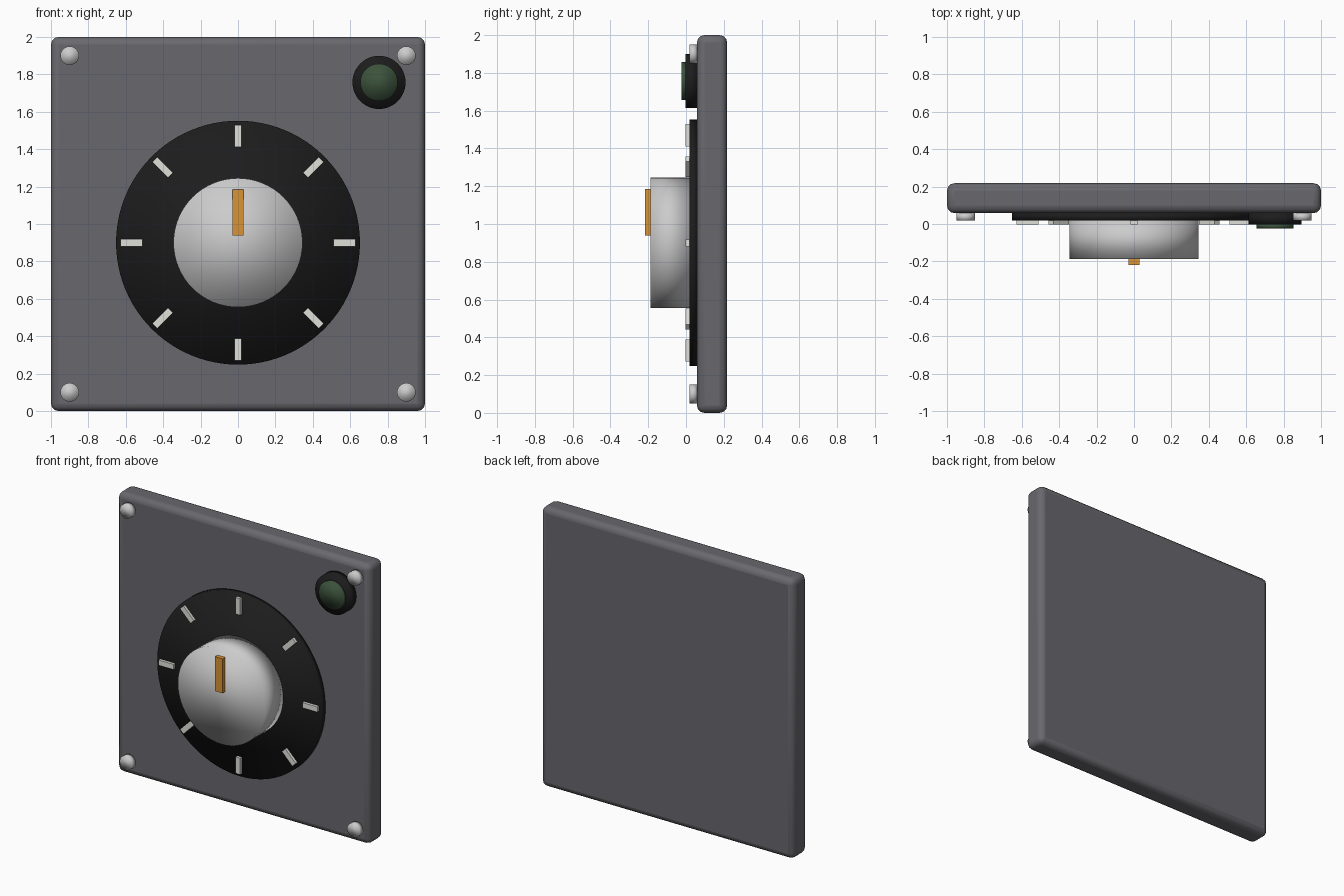
import bpy
from math import pi, sin, cos

if "Cube" in bpy.data.objects:
    bpy.data.objects.remove(bpy.data.objects["Cube"])


def material(name, rgb):
    m = bpy.data.materials.new(name)
    m.diffuse_color = (*rgb, 1)
    m.use_nodes = True
    m.node_tree.nodes["Principled BSDF"].inputs["Base Color"].default_value = m.diffuse_color
    return m


PANEL = material("panel_grey", (0.14, 0.14, 0.155))
BLACK = material("black", (0.012, 0.012, 0.012))
METAL = material("brushed_metal", (0.55, 0.55, 0.55))
WHITE = material("mark_white", (0.75, 0.75, 0.70))
ORANGE = material("pointer_orange", (0.70, 0.29, 0.035))
GREEN = material("lens_green", (0.045, 0.085, 0.045))


def box(name, x, z, sx, sz, y0, y1, mat, turn=0.0):
    """Box spanning y0..y1, turned about the y axis."""
    bpy.ops.mesh.primitive_cube_add(size=1, location=(x, (y0 + y1) / 2, z))
    ob = bpy.context.object
    ob.name = name
    ob.scale = (sx, y1 - y0, sz)
    bpy.ops.object.transform_apply(location=False, rotation=False, scale=True)
    ob.rotation_euler.y = turn
    ob.data.materials.append(mat)
    return ob


def disc(name, x, z, r, y0, y1, mat, sides=64):
    """Soft-shaded cylinder facing the front, spanning y0..y1."""
    bpy.ops.mesh.primitive_cylinder_add(vertices=sides, radius=r, depth=y1 - y0,
                                        location=(x, (y0 + y1) / 2, z),
                                        rotation=(pi / 2, 0, 0))
    ob = bpy.context.object
    ob.name = name
    ob.data.materials.append(mat)
    bpy.ops.object.shade_smooth()
    return ob


FACE = 0.058          # y of the panel front
DIAL = 0.018          # y of the dial front
CZ = 0.90             # dial centre height

# Panel with rounded edges
panel = box("panel", 0, 1, 2, 2, FACE, 0.218, PANEL)
bev = panel.modifiers.new("rounded_edges", 'BEVEL')
bev.width = 0.04
bev.segments = 3
bpy.ops.object.shade_smooth_by_angle()

# Dial plate, knob and pointer
disc("dial_plate", 0, CZ, 0.652, DIAL, FACE, BLACK, 96)
disc("knob", 0, CZ, 0.345, -0.188, DIAL, METAL)
box("pointer", 0, 1.062, 0.06, 0.246, -0.218, -0.187, ORANGE)

# Eight scale marks around the dial
for i in range(8):
    a = i * pi / 4
    box(f"scale_mark_{i + 1}", 0.57 * sin(a), CZ + 0.57 * cos(a),
        0.038, 0.118, -0.002, DIAL + 0.002, WHITE, a)

# Indicator lamp
disc("lamp_bezel", 0.754, 1.757, 0.142, -0.002, FACE, BLACK, 48)
disc("lamp_lens", 0.754, 1.757, 0.10, -0.023, 0.0, GREEN, 48)

# Corner screws
for sx in (-1, 1):
    for z in (0.10, 1.90):
        disc("screw", 0.9 * sx, z, 0.05, DIAL, FACE, METAL, 24)
